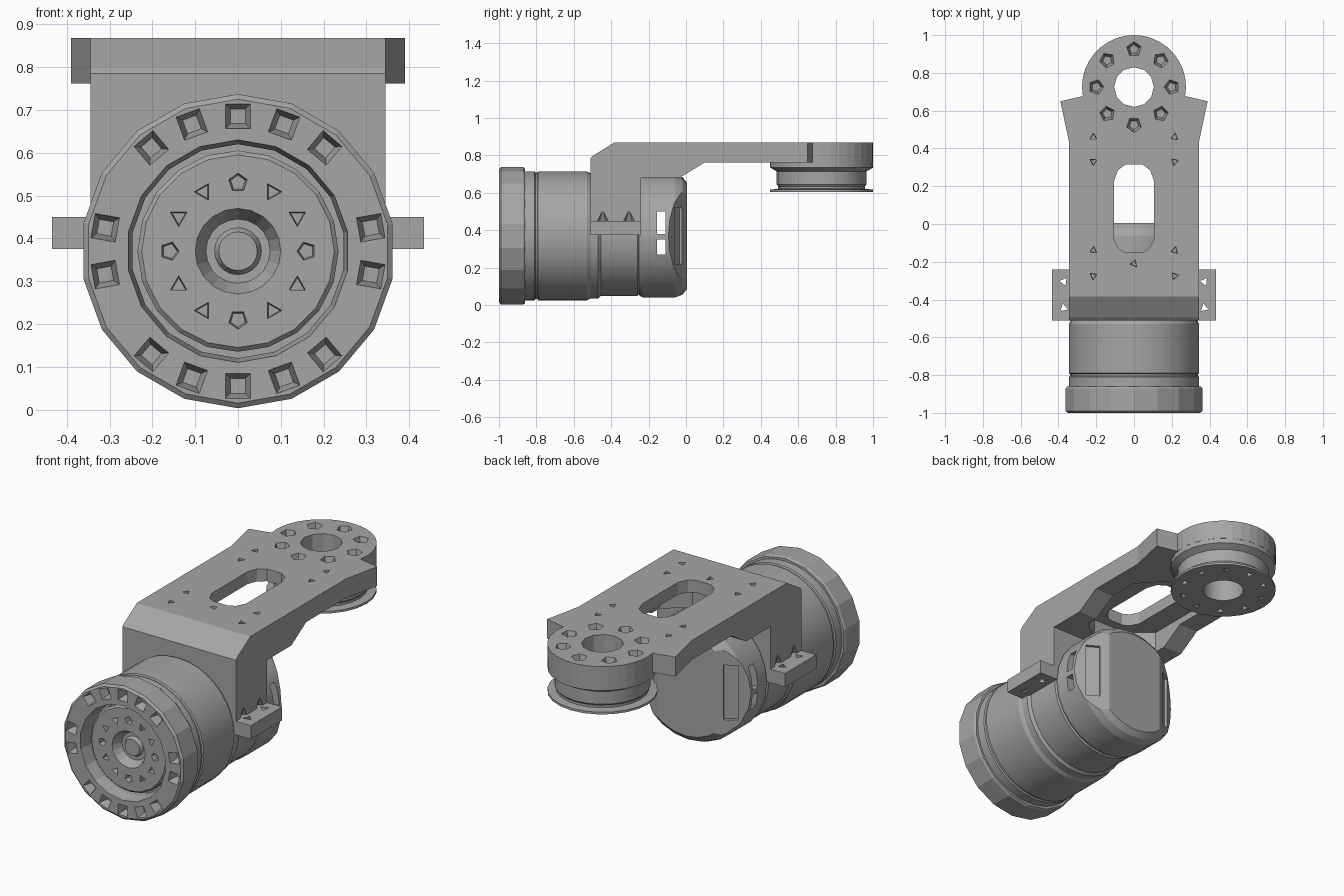
import bpy, bmesh, math
from mathutils import Matrix, Vector

if "Cube" in bpy.data.objects:
    bpy.data.objects.remove(bpy.data.objects["Cube"])

grey = bpy.data.materials.new("machined grey")
grey.use_nodes = True
colour = (0.38, 0.38, 0.38, 1)
grey.diffuse_color = colour
grey.node_tree.nodes["Principled BSDF"].inputs["Base Color"].default_value = colour

AXIS_Z = 0.37          # height of the barrel axis
END_Y = 0.725          # centre of the far joint
TO_FRONT = Matrix.Translation((0, 0, AXIS_Z)) @ Matrix.Rotation(math.radians(90), 4, 'X')


def finish(name, bm):
    bmesh.ops.recalc_face_normals(bm, faces=bm.faces)
    mesh = bpy.data.meshes.new(name)
    bm.to_mesh(mesh)
    bm.free()
    mesh.materials.append(grey)
    ob = bpy.data.objects.new(name, mesh)
    bpy.context.collection.objects.link(ob)
    return ob


def lathe(name, profile, sides, matrix):
    """Closed (radius, height) profile turned about local z."""
    bm = bmesh.new()
    verts = [bm.verts.new((0, r, h)) for r, h in profile]
    edges = [bm.edges.new((a, b)) for a, b in zip(verts, verts[1:] + verts[:1])]
    bmesh.ops.spin(bm, geom=verts + edges, cent=(0, 0, 0), axis=(0, 0, 1),
                   angle=2 * math.pi, steps=sides, use_merge=True)
    bmesh.ops.remove_doubles(bm, verts=bm.verts, dist=1e-4)
    bmesh.ops.transform(bm, matrix=matrix, verts=bm.verts)
    return finish(name, bm)


def prism(bm, points, offset):
    face = bm.faces.new([bm.verts.new(p) for p in points])
    out = bmesh.ops.extrude_face_region(bm, geom=[face])
    bmesh.ops.translate(bm, vec=offset, verts=[v for v in out['geom'] if isinstance(v, bmesh.types.BMVert)])


def socket(bm, place, sides, r_open, r_floor, depth, spin=0.0):
    """Tapered hole; place has +z pointing out of the surface."""
    m = place @ Matrix.Translation((0, 0, -depth / 2 + 0.002)) @ Matrix.Rotation(spin, 4, 'Z')
    bmesh.ops.create_cone(bm, cap_ends=True, segments=sides, radius1=r_floor,
                          radius2=r_open, depth=depth + 0.004, matrix=m)


def box(bm, centre, size, rot=Matrix()):
    m = Matrix.Translation(centre) @ rot @ Matrix.Diagonal((*size, 1))
    bmesh.ops.create_cube(bm, size=1, matrix=m)


def combine(ob, bm, operation='DIFFERENCE'):
    cutter = finish("cutter", bm)
    cutter.hide_render = True
    mod = ob.modifiers.new("cut", 'BOOLEAN')
    mod.operation, mod.object, mod.solver = operation, cutter, 'EXACT'
    mod.use_self = True
    bpy.context.view_layer.objects.active = ob
    bpy.ops.object.modifier_apply(modifier=mod.name)
    bpy.data.objects.remove(cutter)


def smooth(ob, degrees):
    bpy.ops.object.select_all(action='DESELECT')
    ob.select_set(True)
    bpy.context.view_layer.objects.active = ob
    bpy.ops.object.shade_smooth_by_angle(angle=math.radians(degrees))


def ring(count, radius, start=0.0):
    for i in range(count):
        a = start + 2 * math.pi * i / count
        yield a, Vector((math.sin(a) * radius, math.cos(a) * radius, 0))


# Front ring with a circle of bolt sockets, left out at the four diagonals
front_ring = lathe("front_ring", [(0.26, 1.0), (0.355, 1.0), (0.367, 0.99), (0.367, 0.87),
                                  (0.36, 0.86), (0.25, 0.86), (0.25, 0.94)], 18, TO_FRONT)
bm = bmesh.new()
for i, (a, p) in enumerate(ring(18, 0.315)):
    if i not in (3, 6, 12, 15):
        place = TO_FRONT @ Matrix.Translation(p + Vector((0, 0, 1)))
        socket(bm, place, 4, 0.042, 0.024, 0.05, math.pi / 4 - a)
combine(front_ring, bm)

# Recessed output disc with a stepped centre and small holes
output_disc = lathe("output_disc", [(0, 0.92), (0.045, 0.92), (0.055, 0.9), (0.075, 0.9), (0.1, 0.95),
                                    (0.225, 0.95), (0.235, 0.94), (0.235, 0.85), (0, 0.85)], 20, TO_FRONT)
bm = bmesh.new()
for i, (a, p) in enumerate(ring(12, 0.16)):
    place = TO_FRONT @ Matrix.Translation(p + Vector((0, 0, 0.95)))
    socket(bm, place, 5 if i % 3 == 0 else 3, 0.023, 0.018, 0.03, a)
combine(output_disc, bm)

# Barrel with shallow grooves, and the narrower clamp collar
barrel = lathe("barrel", [(0, 0.9), (0.25, 0.9), (0.25, 0.87), (0.345, 0.87), (0.345, 0.81),
                          (0.338, 0.805), (0.338, 0.795), (0.345, 0.79), (0.345, 0.53),
                          (0.335, 0.51), (0.335, 0.47), (0.322, 0.455), (0.322, 0.26),
                          (0.31, 0.25), (0.31, 0.2), (0, 0.2)], 36, TO_FRONT)
smooth(barrel, 25)

# Rear housing with side wedges, inset strips and cable windows
rear_housing = lathe("rear_housing", [(0, 0.25), (0.318, 0.25), (0.33, 0.23), (0.33, 0.06),
                                      (0.315, 0.02), (0.285, -0.005), (0, -0.005)], 24, TO_FRONT)
bm = bmesh.new()
for s in (-1, 1):
    # wedge plane running from the end face to the side wall
    start, end = Vector((s * 0.17, 0.005, 0)), Vector((s * 0.34, -0.1, 0))
    prism(bm, [start, end, (s * 0.5, -0.1, 0), (s * 0.5, 0.1, 0), (s * 0.17, 0.1, 0)], (0, 0, 0.8))
combine(rear_housing, bm)
bm = bmesh.new()
for s in (-1, 1):
    box(bm, (s * 0.245, -0.042, AXIS_Z), (0.075, 0.03, 0.3),
        Matrix.Rotation(-s * math.atan2(0.105, 0.17), 4, 'Z'))
for z, h in ((0.44, 0.12), (0.31, 0.08)):
    box(bm, (0, -0.133, z), (0.8, 0.045, h))
combine(rear_housing, bm)
smooth(rear_housing, 20)

# Bracket: side profile intersected with the plan outline
side = [(-0.51, 0.38), (-0.51, 0.785), (-0.495, 0.8), (-0.385, 0.868), (1.0, 0.868),
        (1.0, 0.762), (0.10, 0.762), (-0.03, 0.683), (-0.24, 0.683), (-0.24, 0.38)]
bm = bmesh.new()
prism(bm, [(-0.45, y, z) for y, z in side], (0.9, 0, 0))
bracket = finish("bracket", bm)
half = [(0.345, -0.6), (0.345, 0.44), (0.39, 0.65)]
arc = [(0.275 * math.cos(math.radians(t)), END_Y + 0.275 * math.sin(math.radians(t)))
       for t in range(-10, 191, 10)]
plan = half + arc + [(-x, y) for x, y in reversed(half)]
bm = bmesh.new()
prism(bm, [(x, y, 0.3) for x, y in plan], (0, 0, 0.7))
combine(bracket, bm, 'INTERSECT')

# Underside pocket around the slot
bm = bmesh.new()
pocket = [(0.1, -0.2), (0.23, -0.1), (0.23, 0.27), (0.1, 0.41)]
prism(bm, [(x, y, 0.6) for x, y in pocket + [(-x, y) for x, y in reversed(pocket)]], (0, 0, 0.2))
combine(bracket, bm)

# Slot, joint bore, bolt sockets and pin holes in the bracket
bm = bmesh.new()
slot = [(0.045, -0.15), (0.08, -0.13), (0.105, -0.08), (0.105, 0.23), (0.085, 0.285), (0.045, 0.315)]
prism(bm, [(x, y, 0.5) for x, y in slot + [(-x, y) for x, y in reversed(slot)]], (0, 0, 0.6))
bmesh.ops.create_cone(bm, cap_ends=True, segments=12, radius1=0.105, radius2=0.105,
                      depth=0.5, matrix=Matrix.Translation((0, END_Y, 0.8)))
TOP = Matrix.Translation((0, 0, 0.868))
for a, p in ring(8, 0.2):
    socket(bm, TOP @ Matrix.Translation(p + Vector((0, END_Y, 0))), 5, 0.042, 0.025, 0.05, a)
pins = [(s * 0.215, y) for s in (-1, 1) for y in (0.46, 0.33, -0.14, -0.275)] + [(0, -0.21)]
for i, (x, y) in enumerate(pins):
    socket(bm, TOP @ Matrix.Translation((x, y, 0)), 3, 0.022, 0.018, 0.04, i)
combine(bracket, bm)

# Conical clearances above the side tabs
bm = bmesh.new()
for s in (-1, 1):
    for y in (-0.445, -0.305):
        bmesh.ops.create_cone(bm, cap_ends=True, segments=6, radius1=0.035, radius2=0.004,
                              depth=0.06, matrix=Matrix.Translation((s * 0.35, y, 0.475)))
combine(bracket, bm)

# Side tabs with through holes
for s, name in ((1, "left_tab"), (-1, "right_tab")):
    bm = bmesh.new()
    box(bm, (s * 0.38, -0.375, 0.4125), (0.11, 0.27, 0.075))
    tab = finish(name, bm)
    bm = bmesh.new()
    for y in (-0.445, -0.305):
        bmesh.ops.create_cone(bm, cap_ends=True, segments=3, radius1=0.024, radius2=0.024, depth=0.2,
                              matrix=Matrix.Translation((s * 0.372, y, 0.41)) @ Matrix.Rotation(y * 9, 4, 'Z'))
    combine(tab, bm)

# Far joint: boss, bearing and thin flange as one bored turning
joint = lathe("far_joint", [(0.105, 0.80), (0.275, 0.80), (0.275, 0.735), (0.24, 0.715), (0.24, 0.645),
                            (0.232, 0.635), (0.232, 0.622), (0.275, 0.617), (0.275, 0.605),
                            (0.105, 0.605)], 24, Matrix.Translation((0, END_Y, 0)))
bm = bmesh.new()
for a, p in ring(10, 0.215):
    place = Matrix.Translation(p + Vector((0, END_Y, 0.605))) @ Matrix.Rotation(math.pi, 4, 'X')
    socket(bm, place, 3, 0.022, 0.018, 0.03, a)
combine(joint, bm)
smooth(joint, 20)
